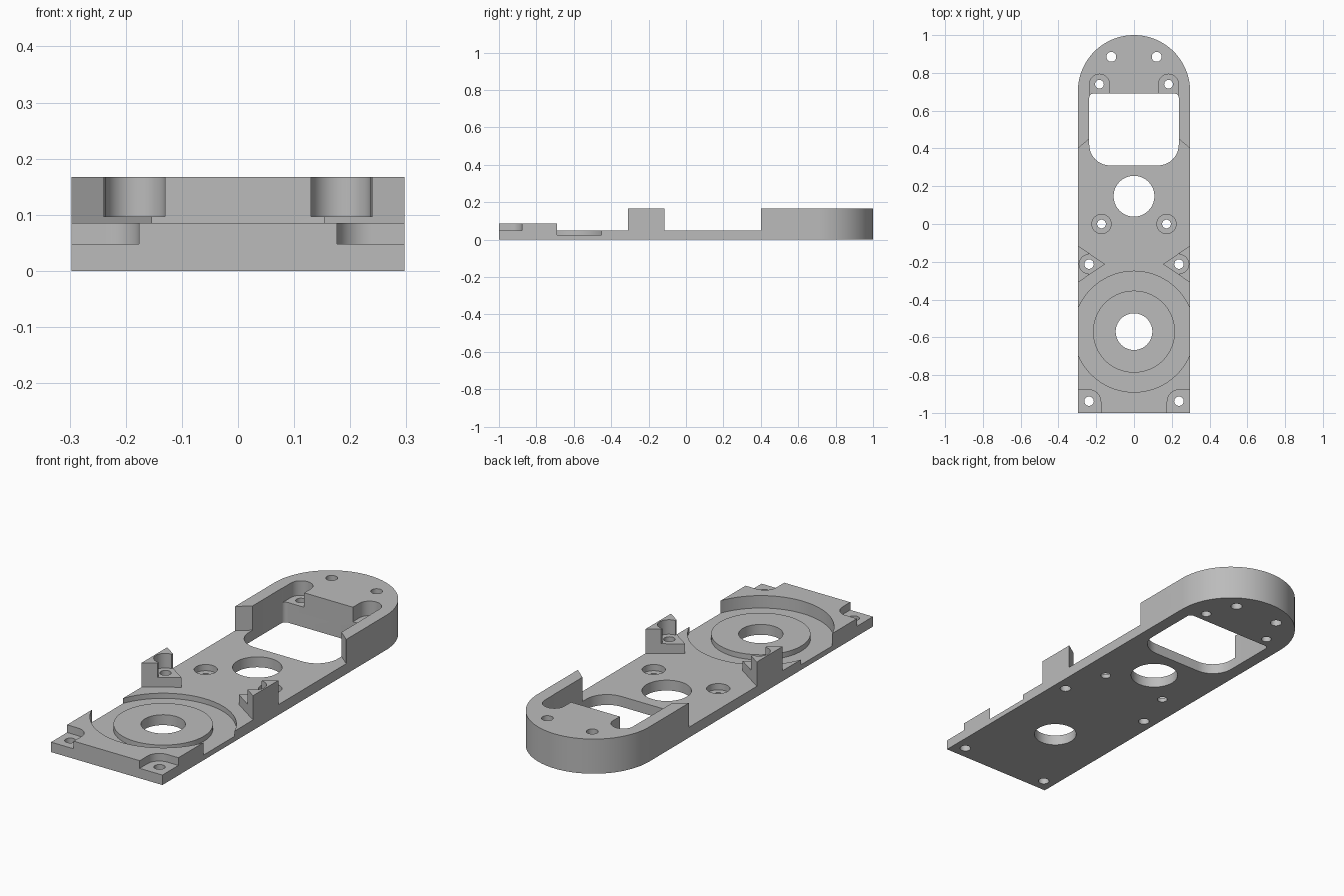
import bpy, bmesh
from math import cos, sin, pi, radians

if "Cube" in bpy.data.objects:
    bpy.data.objects.remove(bpy.data.objects["Cube"])

W = 0.297          # half width
FLOOR = 0.05       # main plate thickness
PAD = 0.085        # raised front pad
TOP = 0.167        # housing and standoffs
LEDGE = 0.097      # screw seats in the tall parts
HIGH = 0.3         # cutters end above everything

grey = bpy.data.materials.new("matte grey")
grey.diffuse_color = (0.5, 0.5, 0.5, 1)
grey.use_nodes = True
grey.node_tree.nodes["Principled BSDF"].inputs["Base Color"].default_value = (0.5, 0.5, 0.5, 1)


def arc(x, y, r, start, end, n):
    angles = [radians(start + (end - start) * i / n) for i in range(n + 1)]
    return [(x + r * cos(a), y + r * sin(a)) for a in angles]


def circle(x, y, r, n=48):
    return arc(x, y, r, 0, 360, n)[:-1]


def mirror(points, side):
    return [(side * x, y) for x, y in points]


def prism(name, points, z0, z1):
    bm = bmesh.new()
    face = bm.faces.new([bm.verts.new((x, y, z0)) for x, y in points])
    new = bmesh.ops.extrude_face_region(bm, geom=[face])["geom"]
    for v in new:
        if isinstance(v, bmesh.types.BMVert):
            v.co.z = z1
    bmesh.ops.recalc_face_normals(bm, faces=bm.faces)
    mesh = bpy.data.meshes.new(name)
    bm.to_mesh(mesh)
    bm.free()
    mesh.materials.append(grey)
    obj = bpy.data.objects.new(name, mesh)
    bpy.context.collection.objects.link(obj)
    return obj


def combine(target, tool, operation):
    tool.hide_render = True
    mod = target.modifiers.new(tool.name, "BOOLEAN")
    mod.operation = operation
    mod.solver = "EXACT"
    mod.object = tool
    bpy.ops.object.select_all(action="DESELECT")
    bpy.context.view_layer.objects.active = target
    target.select_set(True)
    bpy.ops.object.modifier_apply(modifier=mod.name)
    bpy.data.objects.remove(tool)


# Main plate with a rounded back end
back_arc = arc(0, 1 - W, W, 0, 180, 64)
plate = prism("mounting_plate", [(-W, -1), (W, -1)] + back_arc, 0, FLOOR)


def add(name, points, z0, z1):
    combine(plate, prism(name, points, z0, z1), "UNION")


def cut(name, points, z0, z1=HIGH):
    combine(plate, prism(name, points, z0, z1), "DIFFERENCE")


# Raised front pad, round recess and central disc
add("front_pad", [(-W, -1), (W, -1), (W, -0.6), (-W, -0.6)], 0, PAD)
cut("round_recess", circle(0, -0.57, 0.32, 96), 0.025)
add("centre_disc", circle(0, -0.57, 0.217, 80), 0, FLOOR)

# Rear housing, open towards the front
housing = [(W, 0.40)] + back_arc + [(-W, 0.40), (-0.2, 0.481), (-0.2, 0.66),
                                    (0.2, 0.66), (0.2, 0.481)]
add("rear_housing", housing, 0, TOP)

# Triangular standoffs with a screw seat
for s in (1, -1):
    add("standoff", mirror([(W, -0.31), (W, -0.115), (0.153, -0.2125)], s), 0, TOP)
    seat = arc(0.24, -0.2125, 0.05, -90, 90, 24) + [
        (0.24, -0.12), (0.12, -0.12), (0.12, -0.305), (0.24, -0.305)]
    cut("standoff_seat", mirror(seat, s), LEDGE)

# Window through plate and housing, large radii at the front
big, small = 0.11, 0.02
window = (arc(0.237 - big, 0.31 + big, big, -90, 0, 16)
          + arc(0.237 - small, 0.69 - small, small, 0, 90, 6)
          + arc(-0.237 + small, 0.69 - small, small, 90, 180, 6)
          + arc(-0.237 + big, 0.31 + big, big, 180, 270, 16))
cut("window", window, -0.1)

# Large through holes
cut("disc_hole", circle(0, -0.57, 0.097, 64), -0.1)
cut("middle_hole", circle(0, 0.147, 0.108, 64), -0.1)

# Screw seats and small holes, mirrored left and right
for s in (1, -1):
    corner = arc(0.238, -0.94, 0.062, 90, 180, 12) + [
        (0.176, -1.1), (0.4, -1.1), (0.4, -0.878)]
    cut("corner_seat", mirror(corner, s), 0.048)
    slot = arc(0.183, 0.74, 0.053, 0, 180, 24) + [(0.13, 0.6), (0.236, 0.6)]
    cut("housing_seat", mirror(slot, s), LEDGE)
    cut("middle_seat", circle(s * 0.172, 0, 0.051), 0.02)
    for x, y, r in [(0.238, -0.938, 0.025), (0.238, -0.2125, 0.025), (0.172, 0, 0.023),
                    (0.183, 0.74, 0.023), (0.12, 0.885, 0.026)]:
        cut("screw_hole", circle(s * x, y, r, 32), -0.1)

bpy.ops.object.select_all(action="DESELECT")
plate.select_set(True)
bpy.context.view_layer.objects.active = plate
bpy.ops.object.shade_smooth_by_angle(angle=radians(30))
